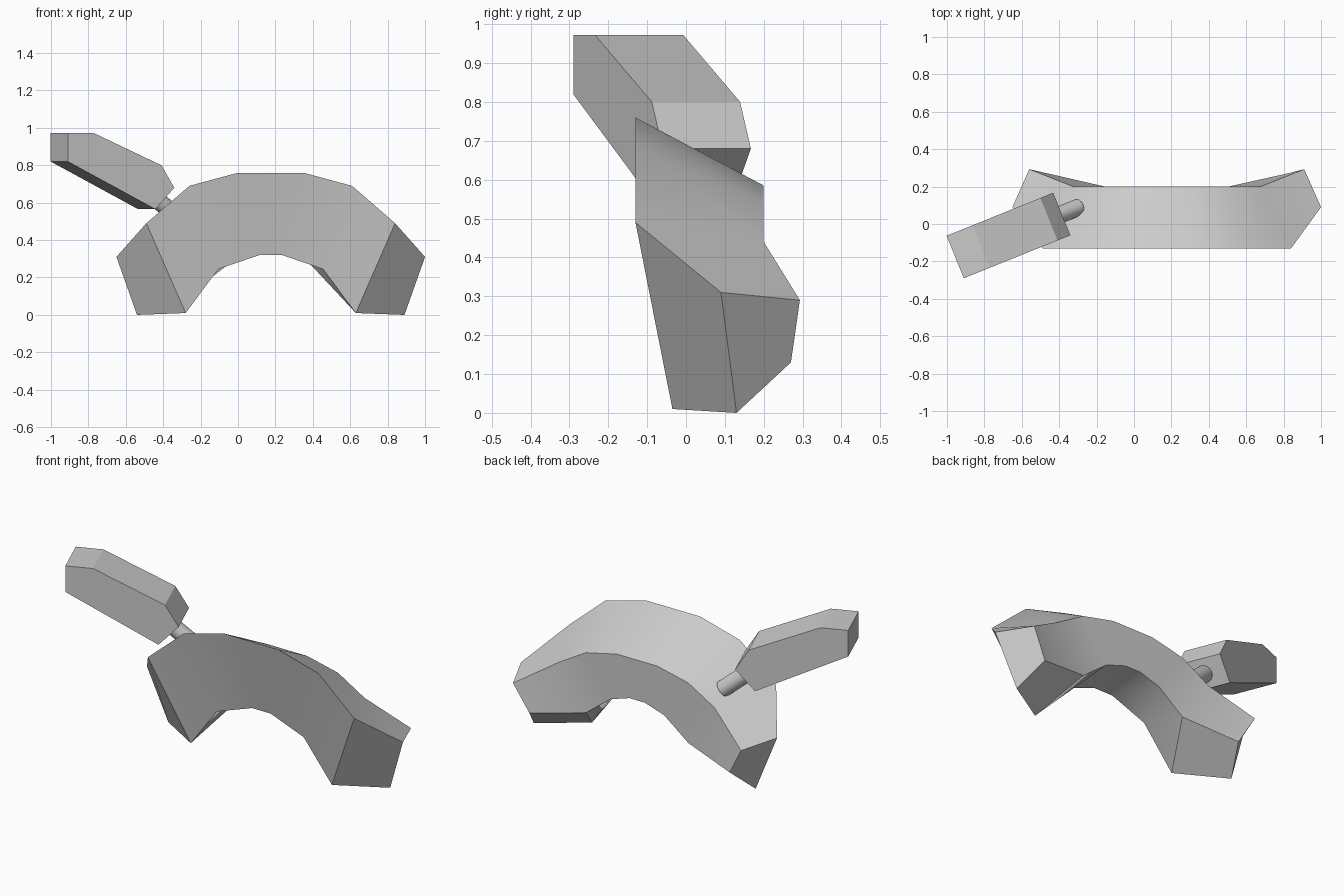
import bpy, bmesh
from math import radians
from mathutils import Vector

if "Cube" in bpy.data.objects:
    bpy.data.objects.remove(bpy.data.objects["Cube"])

CX = 0.175  # symmetry plane of the arch


def make_object(name, bm):
    bmesh.ops.recalc_face_normals(bm, faces=bm.faces)
    me = bpy.data.meshes.new(name)
    bm.to_mesh(me)
    bm.free()
    ob = bpy.data.objects.new(name, me)
    bpy.context.collection.objects.link(ob)
    return ob


def loft(bm, rings):
    loops = [[bm.verts.new(p) for p in r] for r in rings]
    n = len(loops[0])
    for a, b in zip(loops, loops[1:]):
        for i in range(n):
            j = (i + 1) % n
            bm.faces.new((a[i], a[j], b[j], b[i]))
    bm.faces.new(loops[0])
    bm.faces.new(loops[-1])


def shade(ob, angle):
    bpy.ops.object.select_all(action='DESELECT')
    ob.select_set(True)
    bpy.context.view_layer.objects.active = ob
    bpy.ops.object.shade_smooth_by_angle(angle=radians(angle))


# Curved arch: half sections (outer front, outer back, inner back, inner front), mirrored
half = [
    [(.175, -.13, .76), (.13, .20, .585), (.05, .20, .35), (.06, -.035, .32)],
    [(.435, -.13, .69), (.33, .20, .54), (.175, .20, .31), (.28, -.045, .245)],
    [(.665, -.13, .49), (.50, .20, .44), (.33, .20, .19), (.455, -.035, .01)],
    [(.825, .09, .31), (.735, .293, .29), (.645, .27, .13), (.715, .13, 0)],
]
right = [[(CX + x, y, z) for x, y, z in s] for s in half]
left = [[(CX - x, y, z) for x, y, z in s] for s in reversed(half)]
bm = bmesh.new()
loft(bm, left + right)
shade(make_object("curved_arch", bm), 30)

# Handle frame: u runs along the handle, w across it
origin = Vector((-.91, -.29, 0))
u_dir = Vector((.57, .23, 0)).normalized()
w_dir = Vector((-u_dir.y, u_dir.x, 0))
WIDTH = .245


def at(u, w, z):
    return origin + u_dir * u + w_dir * w + Vector((0, 0, z))


# Handle block: hexagonal side profile extruded across
profile = [(0, .82), (0, .972), (.15, .972), (.54, .80), (.614, .68), (.505, .565)]
bm = bmesh.new()
loft(bm, [[at(u, w, z) for u, z in profile] for w in (0, WIDTH)])
make_object("handle_block", bm)

# Pin joining the handle to the arch
start, end = at(.50, WIDTH / 2, .667), at(.71, WIDTH / 2, .50)
axis = end - start
bpy.ops.mesh.primitive_cylinder_add(vertices=32, radius=.046, depth=axis.length,
                                    location=(start + end) / 2,
                                    rotation=axis.to_track_quat('Z', 'Y').to_euler())
pin = bpy.context.object
pin.name = "connecting_pin"
shade(pin, 30)
